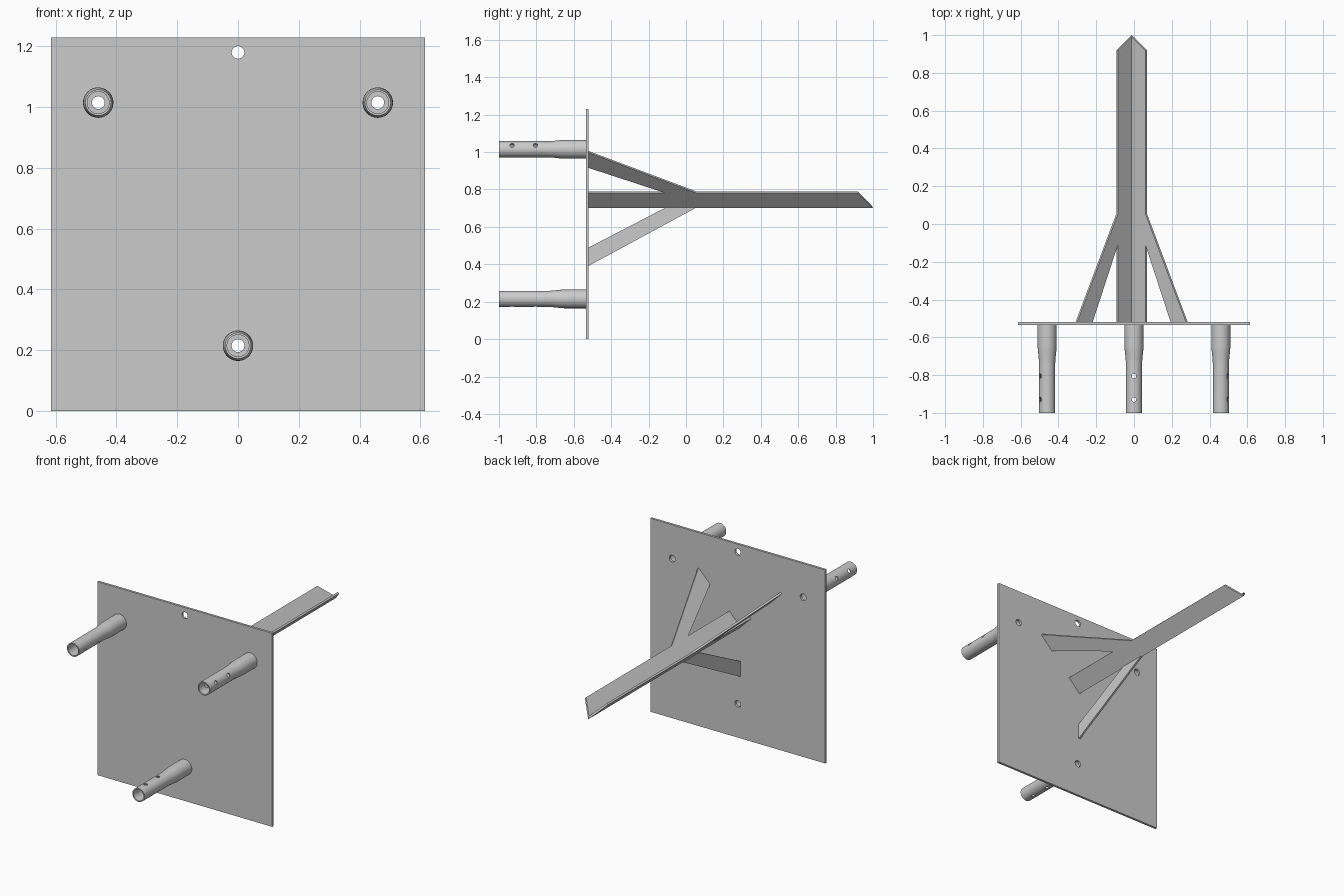
import bpy, bmesh
from math import sin, cos, pi, radians, sqrt
from mathutils import Vector, Matrix

if "Cube" in bpy.data.objects:
    bpy.data.objects.remove(bpy.data.objects["Cube"])

CX, Z0 = -0.0125, 0.70          # ridge line of the angle bar
T = 0.012                       # bar and brace thickness
S = T / sqrt(2)
BACK = -0.52                    # rear face of the plate
TUBES = {"left": (-0.46, 1.015, 150), "right": (0.46, 1.015, 30), "lower": (0.0, 0.215, -90)}


def finish(bm, name):
    bmesh.ops.recalc_face_normals(bm, faces=bm.faces)
    me = bpy.data.meshes.new(name)
    bm.to_mesh(me)
    bm.free()
    ob = bpy.data.objects.new(name, me)
    bpy.context.collection.objects.link(ob)
    return ob


def prism(points, offset, name):
    """Flat polygon thickened along an offset vector."""
    bm = bmesh.new()
    a = [bm.verts.new(p) for p in points]
    b = [bm.verts.new(Vector(p) + Vector(offset)) for p in points]
    bm.faces.new(a)
    bm.faces.new(b[::-1])
    for i in range(len(a)):
        j = (i + 1) % len(a)
        bm.faces.new((a[i], a[j], b[j], b[i]))
    return finish(bm, name)


def rods(specs, name):
    """Cylinders given as (centre, direction, radius, length) in one mesh."""
    bm = bmesh.new()
    for c, d, r, l in specs:
        m = Matrix.Translation(c) @ Vector(d).to_track_quat('Z', 'Y').to_matrix().to_4x4()
        bmesh.ops.create_cone(bm, cap_ends=True, segments=24, radius1=r, radius2=r,
                              depth=l, matrix=m)
    return finish(bm, name)


def cut(ob, cutter):
    cutter.hide_render = True
    mod = ob.modifiers.new("holes", 'BOOLEAN')
    mod.operation, mod.solver, mod.object = 'DIFFERENCE', 'EXACT', cutter
    activate(ob)
    bpy.ops.object.modifier_apply(modifier=mod.name)
    bpy.data.objects.remove(cutter)


def activate(ob):
    bpy.ops.object.select_all(action='DESELECT')
    ob.select_set(True)
    bpy.context.view_layer.objects.active = ob


# Square back plate with hanging hole and three tube holes
w = 0.615
plate = prism([(-w, BACK, 0), (w, BACK, 0), (w, BACK, 2 * w), (-w, BACK, 2 * w)],
              (0, -0.015, 0), "back_plate")
spots = [(0, 1.18)] + [(x, z) for x, z, a in TUBES.values()]
cut(plate, rods([((x, BACK, z), (0, 1, 0), 0.021, 0.2) for x, z in spots], "plate_cutter"))

# Hollow tapered tubes with two radial cross holes each
profile = [(-0.535, 0.050), (-0.65, 0.050), (-0.67, 0.049), (-0.71, 0.0445), (-0.735, 0.043),
           (-1.0, 0.043), (-1.0, 0.036), (-0.535, 0.036)]
N = 40
for side, (x, z, ang) in TUBES.items():
    bm = bmesh.new()
    rings = [[bm.verts.new((x + r * cos(2 * pi * i / N), y, z + r * sin(2 * pi * i / N)))
              for i in range(N)] for y, r in profile]
    for k, ring in enumerate(rings):
        nxt = rings[(k + 1) % len(rings)]
        for i in range(N):
            j = (i + 1) % N
            bm.faces.new((ring[i], ring[j], nxt[j], nxt[i]))
    tube = finish(bm, side + "_tube")
    d = (cos(radians(ang)), 0, sin(radians(ang)))
    cut(tube, rods([((x, y, z), d, 0.012, 0.2) for y in (-0.93, -0.805)], "tube_cutter"))
    activate(tube)
    bpy.ops.object.shade_smooth_by_angle(angle=radians(30))

# V-shaped angle bar: one arm mirrored across the ridge, ends cut to a point
A = 0.081
section = [(0, 0), (A, A), (A - S, A + S), (0, 2 * S)]
bm = bmesh.new()
near = [bm.verts.new((x, BACK, z)) for x, z in section]
far = [bm.verts.new((x, 1 - (x + z) / 2, z)) for x, z in section]
bm.faces.new(near)
bm.faces.new(far[::-1])
for i in range(3):
    bm.faces.new((near[i], near[i + 1], far[i + 1], far[i]))
bar = finish(bm, "angle_bar")
bar.location = (CX, 0, Z0)
bar.modifiers.new("mirror", 'MIRROR')

# Side braces lying in the plane of each arm
outline = [(A, 0.055), (0.297, BACK), (0.215, BACK), (A, -0.11)]
for name, s in (("left_brace", -1), ("right_brace", 1)):
    prism([(CX + s * d, y, Z0 + d) for d, y in outline], (-s * S, 0, S), name)

# Upright brace under the ridge
prism([(CX - T / 2, y, z) for y, z in
       ((0.055, Z0 + 0.003), (BACK, 0.392), (BACK, 0.49), (-0.11, Z0 + 0.003))],
      (T, 0, 0), "lower_brace")
